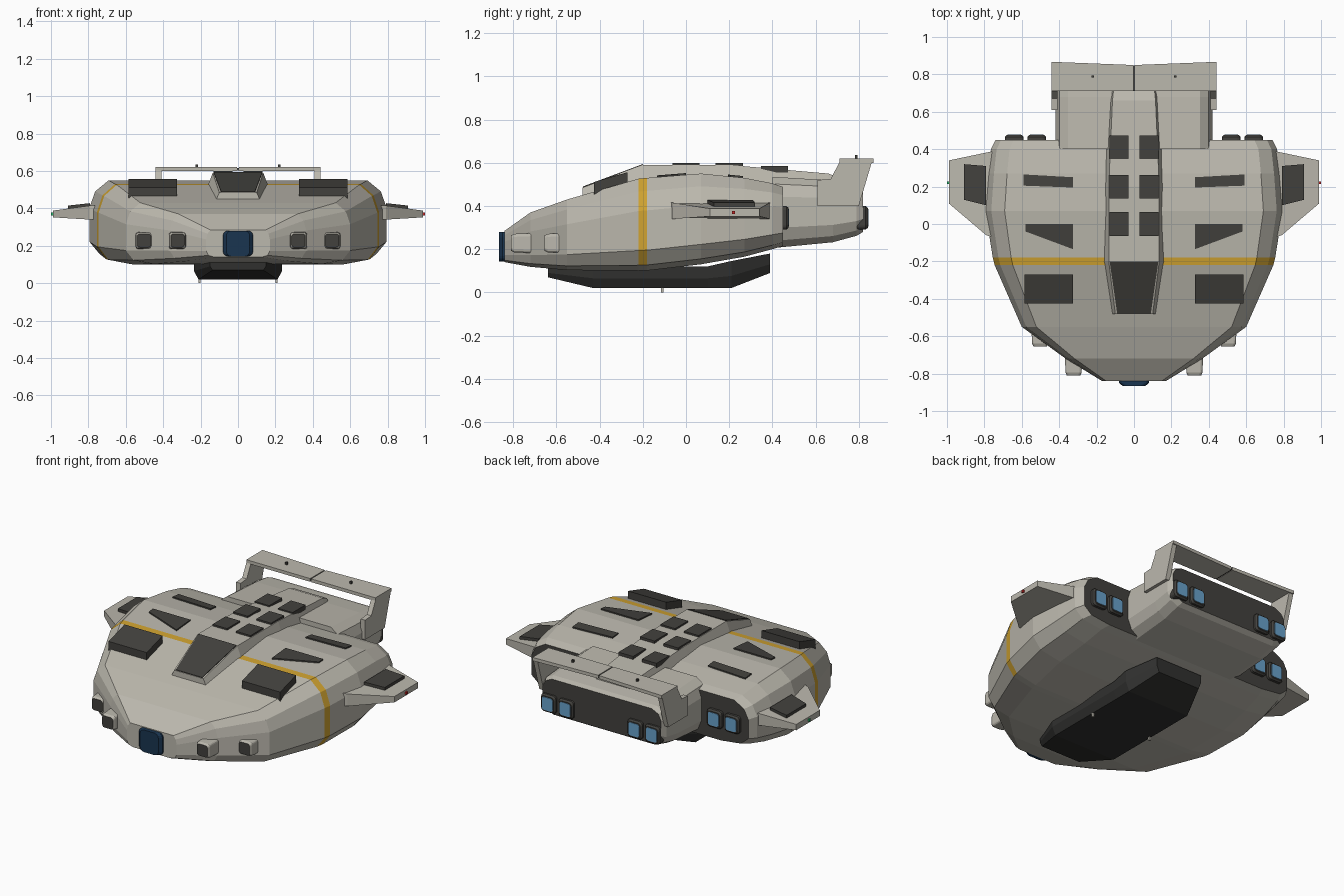
import bpy, bmesh
from math import cos, sin, pi

if "Cube" in bpy.data.objects:
    bpy.data.objects.remove(bpy.data.objects["Cube"])


def mat(name, r, g, b):
    m = bpy.data.materials.new(name)
    m.diffuse_color = (r, g, b, 1)
    m.use_nodes = True
    m.node_tree.nodes["Principled BSDF"].inputs["Base Color"].default_value = m.diffuse_color
    return m


SHELL = mat("shell", 0.50, 0.48, 0.42)
DARK = mat("dark_panel", 0.055, 0.053, 0.047)
BELLY = mat("belly_dark", 0.03, 0.03, 0.028)
YELLOW = mat("stripe_yellow", 0.62, 0.36, 0.03)
GLASS = mat("nose_glass", 0.01, 0.035, 0.08)
GLOW = mat("engine_glow", 0.14, 0.36, 0.60)
RED = mat("red_light", 0.6, 0.02, 0.02)
GREEN = mat("green_light", 0.02, 0.5, 0.15)


def loft(name, rings, mats=SHELL, pick=None, mirror=False, bevel=0, segs=2):
    """Skin a list of point rings; pick(centre, normal) returns a material slot."""
    mats = mats if isinstance(mats, list) else [mats]
    bm = bmesh.new()
    vs = [[bm.verts.new(p) for p in r] for r in rings]
    n = len(rings[0])
    for a, b in zip(vs, vs[1:]):
        for i in range(n):
            j = (i + 1) % n
            bm.faces.new((a[i], a[j], b[j], b[i]))
    bm.faces.new(vs[0])
    bm.faces.new(vs[-1])
    bmesh.ops.recalc_face_normals(bm, faces=bm.faces)
    if pick:
        bm.normal_update()
        for f in bm.faces:
            f.material_index = pick(f.calc_center_median(), f.normal)
    me = bpy.data.meshes.new(name)
    bm.to_mesh(me)
    bm.free()
    for m in mats:
        me.materials.append(m)
    ob = bpy.data.objects.new(name, me)
    bpy.context.collection.objects.link(ob)
    if bevel:
        mod = ob.modifiers.new("bevel", 'BEVEL')
        mod.width, mod.segments = bevel, segs
    if mirror:
        ob.modifiers.new("mirror", 'MIRROR')
    return ob


def box(name, x0, x1, y0, y1, z0, z1, m=SHELL, **kw):
    return loft(name, [[(x0, y0, z), (x1, y0, z), (x1, y1, z), (x0, y1, z)] for z in (z0, z1)], m, **kw)


def section(y, w, zt, zb, prof):
    """Symmetric ring at y from half-profile of (width, height) fractions, top to bottom."""
    right = [(w * a, y, zb + (zt - zb) * b) for a, b in prof]
    return right + [(-x, y, z) for x, y, z in reversed(right)]


def rounded(x, y, z, hx, hz, r):
    """Rounded rectangle ring in the xz plane."""
    ring = []
    for k, (sx, sz) in enumerate(((1, 1), (-1, 1), (-1, -1), (1, -1))):
        for t in range(4):
            a = (k + t / 3) * pi / 2
            ring.append((x + sx * (hx - r) + r * cos(a), y, z + sz * (hz - r) + r * sin(a)))
    return ring


# main hull with painted stripe and dark rear wall
STATIONS = [(-0.84, 0.17, 0.285, 0.14), (-0.72, 0.365, 0.37, 0.118), (-0.55, 0.60, 0.43, 0.103),
            (-0.22, 0.745, 0.526, 0.10), (-0.18, 0.755, 0.53, 0.101), (0.07, 0.795, 0.55, 0.13),
            (0.27, 0.78, 0.53, 0.165), (0.40, 0.765, 0.505, 0.20), (0.45, 0.74, 0.488, 0.215)]
HULL = [(0.87, 1), (0.96, 0.86), (1, 0.65), (1, 0.22), (0.93, 0.06), (0.75, 0)]


def hull_top(y):
    for a, b in zip(STATIONS, STATIONS[1:]):
        if a[0] <= y <= b[0]:
            return a[2] + (b[2] - a[2]) * (y - a[0]) / (b[0] - a[0])
    return STATIONS[-1][2]


def hull_paint(c, n):
    if n.y > 0.95:
        return 2
    return 1 if -0.21 < c.y < -0.19 and n.z > -0.9 else 0


loft("hull", [section(*s, HULL) for s in STATIONS], [SHELL, YELLOW, DARK], hull_paint)

# rear engine block
BLOCK = [(0.84, 1), (0.95, 0.9), (1, 0.72), (1, 0.28), (0.94, 0.1), (0.82, 0)]
loft("rear_block", [section(*s, BLOCK) for s in
                    [(0.40, 0.42, 0.535, 0.205), (0.68, 0.42, 0.518, 0.232), (0.79, 0.42, 0.505, 0.262),
                     (0.82, 0.405, 0.495, 0.28)]], [SHELL, DARK], lambda c, n: int(n.y > 0.95))

# raised spine with sloped windscreen
SPINE = [(-0.48, 0.115, 0.10, 0.485, 0.45), (-0.2, 0.17, 0.135, 0.59, 0.50), (0.2, 0.17, 0.135, 0.59, 0.48),
         (0.66, 0.135, 0.115, 0.55, 0.48), (0.71, 0.13, 0.11, 0.53, 0.48)]
loft("spine", [[(wt, y, zt), (wb, y, zb), (-wb, y, zb), (-wt, y, zt)] for y, wb, wt, zt, zb in SPINE])
loft("windscreen", [[(s * w, y, z + d) for s, w, y, z in
                     ((-1, 0.09, -0.478, 0.486), (1, 0.09, -0.478, 0.486), (1, 0.13, -0.2, 0.59), (-1, 0.13, -0.2, 0.59))]
                    for d in (-0.01, 0.004)], DARK)

# roof hatches on the spine
for y, z in ((0.0, 0.59), (0.2, 0.59), (0.41, 0.575)):
    box("roof_hatch", 0.03, 0.13, y - 0.063, y + 0.063, z - 0.02, z + 0.01, DARK, mirror=True)


def deck_plate(name, pts, sink, rise):
    loft(name, [[(x, y, hull_top(y) + d) for x, y in pts] for d in (-sink, rise)], DARK, mirror=True)


# deck vents and raised boxes
deck_plate("rear_deck_vent", [(0.325, 0.195), (0.59, 0.205), (0.59, 0.265), (0.325, 0.25)], 0.02, 0.008)
deck_plate("mid_deck_vent", [(0.325, -0.135), (0.58, -0.04), (0.58, 0.0), (0.325, 0.0)], 0.02, 0.008)
deck_plate("deck_box", [(0.325, -0.425), (0.585, -0.425), (0.585, -0.27), (0.325, -0.27)], 0.02, 0.045)

# side winglets with top panel and tip lights
WING = [(0.70, 0.40, 0.34, 0.42), (0.70, -0.09, 0.34, 0.42), (0.79, -0.06, 0.34, 0.415),
        (0.99, 0.11, 0.352, 0.388), (0.99, 0.34, 0.352, 0.388), (0.76, 0.388, 0.34, 0.415)]
loft("winglet", [[(p[0], p[1], p[k]) for p in WING] for k in (2, 3)], mirror=True)
PANEL = [(0.79, 0.10, 0.428), (0.91, 0.13, 0.415), (0.91, 0.32, 0.415), (0.79, 0.31, 0.428)]
loft("winglet_panel", [[(x, y, z + d) for x, y, z in PANEL] for d in (-0.035, 0)], DARK, mirror=True)
for s, m in ((1, RED), (-1, GREEN)):
    box("tip_light", s * 0.985, s * 1.0, 0.213, 0.227, 0.363, 0.377, m)

# spoiler: plate halves, seam, end supports, studs
for s in (1, -1):
    loft("spoiler_plate", [[(s * x, y, z) for x, y in ((0.005, 0.71), (0.44, 0.71), (0.44, 0.867), (0.005, 0.85))]
                           for z in (0.60, 0.62)])
box("spoiler_seam", -0.006, 0.006, 0.712, 0.848, 0.602, 0.617, DARK)
SUPPORT = [(0.61, 0.40), (0.61, 0.52), (0.67, 0.525), (0.71, 0.602), (0.86, 0.602), (0.83, 0.50), (0.80, 0.40)]
loft("spoiler_support", [[(x, y, z) for y, z in SUPPORT] for x in (0.41, 0.44)], mirror=True)
box("spoiler_stud", 0.214, 0.226, 0.782, 0.794, 0.615, 0.635, DARK, mirror=True)

# belly pod and small feet
POD = [(-0.64, 0.15, 0.07, 0.115), (-0.43, 0.235, 0.02, 0.12), (0.10, 0.235, 0.02, 0.12),
       (0.21, 0.235, 0.02, 0.145), (0.39, 0.16, 0.09, 0.18)]
loft("belly_pod", [section(y, w, zt, zb, [(1, 1), (1, 0.45), (0.9, 0)]) for y, w, zb, zt in POD], BELLY)
box("belly_foot", 0.20, 0.212, -0.116, -0.104, 0.0, 0.03, SHELL, mirror=True)

# nose window
loft("nose_window", [rounded(0, y, 0.212, hx, 0.068, 0.025) for y, hx in ((-0.80, 0.08), (-0.85, 0.08), (-0.865, 0.062))],
     GLASS)

# nose lamps
for x, y in ((0.323, -0.81), (0.502, -0.655)):
    loft("nose_lamp", [rounded(x, y + d, 0.228, h, h, 0.014) for d, h in ((0.14, 0.048), (0.015, 0.043), (0, 0.036))],
         [SHELL, DARK], lambda c, n: int(n.y < -0.95), mirror=True)

# engines: dark rims with glowing panes
for name, xs, y, z in (("hull_engine", (0.52, 0.64), 0.475, 0.345), ("block_engine", (0.235, 0.355), 0.842, 0.345)):
    for x in xs:
        loft(name, [rounded(x, y + d, z, h, h + 0.004, 0.018) for d, h in ((-0.05, 0.05), (-0.01, 0.05), (0, 0.042))],
             DARK, mirror=True)
        loft(name + "_glow", [rounded(x, y + d, z, 0.036, 0.04, 0.014) for d in (-0.01, 0.003)], GLOW, mirror=True)
